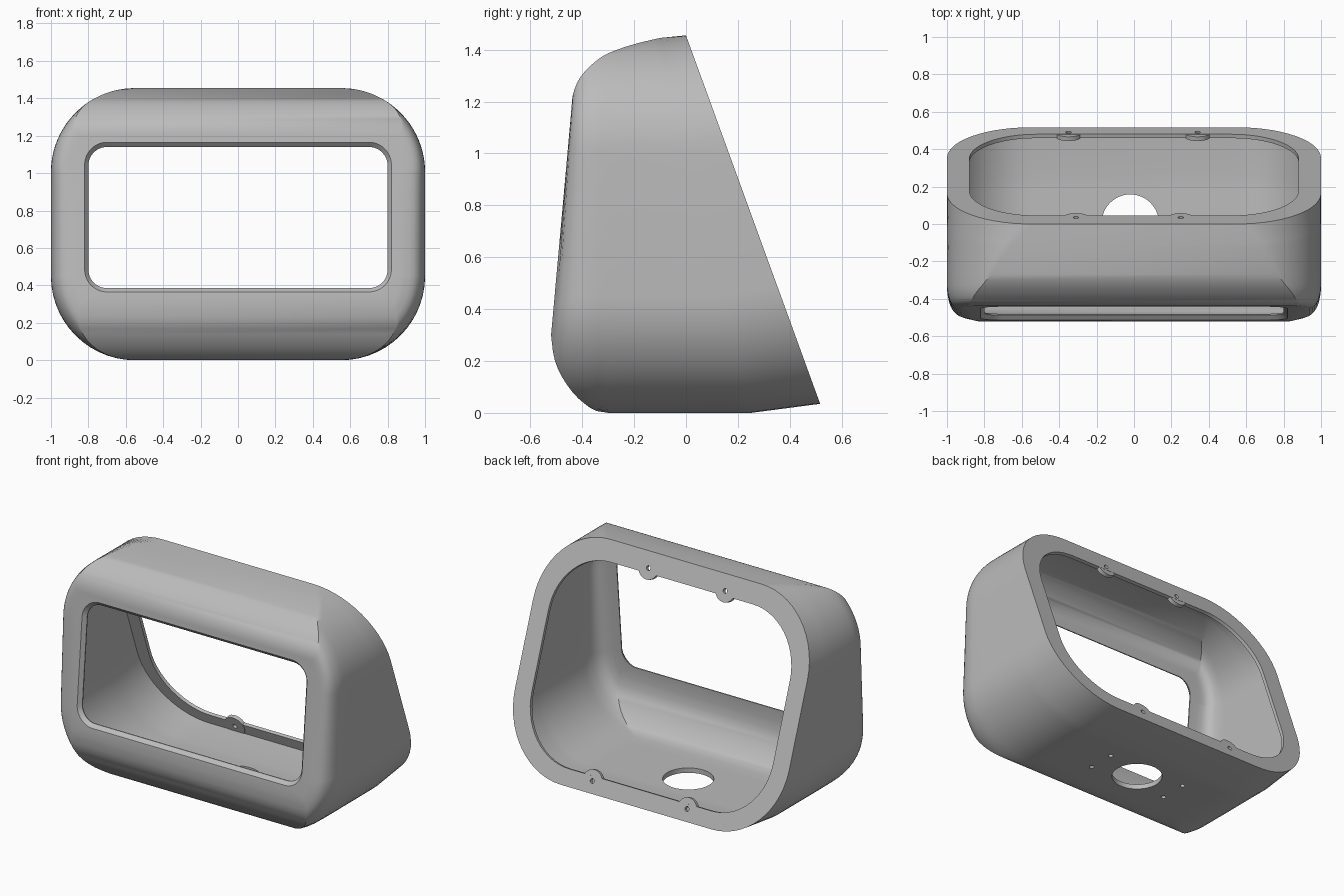
import bpy, bmesh, math
from mathutils import Vector, Matrix

cube = bpy.data.objects.get("Cube")
if cube:
    bpy.data.objects.remove(cube, do_unlink=True)

grey = bpy.data.materials.new("plain_grey")
grey.use_nodes = True
GREY = (0.5, 0.5, 0.5, 1)
grey.diffuse_color = GREY
grey.node_tree.nodes["Principled BSDF"].inputs["Base Color"].default_value = GREY

CORNER_STEPS = 14
BACK_TOP, BACK_LOW = Vector((0, 0, 1.455)), Vector((0, 0.517, 0.035))
BACK_UP = (BACK_TOP - BACK_LOW).normalized()
BACK_NORMAL = Vector((0, BACK_UP.z, -BACK_UP.y))


def ring(top_y, top_z, low_y, low_z, half_width, radius, high, low):
    """Leaning loop whose corner arcs (centred at heights high and low) stop at top and bottom."""
    high_angle = math.asin(min(1, (top_z - high) / radius))
    low_angle = math.asin(min(1, (low - low_z) / radius))
    steps = [i / CORNER_STEPS for i in range(CORNER_STEPS + 1)]
    half = [(-low_angle * (1 - s), low) for s in steps] + [(high_angle * s, high) for s in steps]
    right = [(half_width - radius + radius * math.cos(a), centre + radius * math.sin(a))
             for a, centre in half]
    outline = right + [(-x, z) for x, z in reversed(right)]
    return [(x, low_y + (top_y - low_y) * (z - low_z) / (top_z - low_z), z) for x, z in outline]


def body(top_y, top_z, low_y, low_z, inset):
    """Body section: a fixed rounded outline, inset, trimmed at top and bottom."""
    return (top_y, top_z, low_y, low_z, 1 - inset, 0.45 - inset, 1.005, 0.45)


def rounded(top_y, top_z, low_y, low_z, half_width, radius):
    """Section with fully round corners."""
    return (top_y, top_z, low_y, low_z, half_width, radius, top_z - radius, low_z + radius)


def front(section, top_z, low_z, depth, *shape):
    """Section parallel to the leaning front face."""
    face = lambda z: -0.52 + (z - 0.3) * 0.09 + depth
    return section(face(top_z), top_z, face(low_z), low_z, *shape)


def smooth_sections(sections, steps=3):
    """Fill in sections along a Catmull-Rom curve."""
    out = []
    for i in range(len(sections) - 1):
        p0, p3 = sections[max(i - 1, 0)], sections[min(i + 2, len(sections) - 1)]
        p1, p2 = sections[i], sections[i + 1]
        for s in range(steps):
            t = s / steps
            out.append([0.5 * (2 * b + (c - a) * t + (2 * a - 5 * b + 4 * c - d) * t * t
                               + (3 * b - a - 3 * c + d) * t ** 3)
                        for a, b, c, d in zip(p0, p1, p2, p3)])
    return out + [sections[-1]]


def make_object(name, bm):
    bmesh.ops.recalc_face_normals(bm, faces=bm.faces)
    mesh = bpy.data.meshes.new(name)
    bm.to_mesh(mesh)
    bm.free()
    mesh.materials.append(grey)
    obj = bpy.data.objects.new(name, mesh)
    bpy.context.collection.objects.link(obj)
    return obj


def cylinder(bm, centre, axis, radius, length, sides=32):
    turn = Vector((0, 0, 1)).rotation_difference(axis).to_matrix().to_4x4()
    bmesh.ops.create_cone(bm, cap_ends=True, segments=sides, radius1=radius, radius2=radius,
                          depth=length, matrix=Matrix.Translation(centre) @ turn)


def apply_boolean(target, tool, operation):
    mod = target.modifiers.new(operation.lower(), 'BOOLEAN')
    mod.operation, mod.solver, mod.object = operation, 'EXACT', tool
    bpy.context.view_layer.objects.active = target
    bpy.ops.object.modifier_apply(modifier=mod.name)
    bpy.data.objects.remove(tool, do_unlink=True)


# Outer skin, from the back rim to the front face
outer = [
    rounded(0, 1.455, 0.517, 0.035, 1, 0.45),
    body(-0.1, 1.445, 0.25, 0, 0),
    body(-0.2, 1.421, 0, 0, 0),
    body(-0.3, 1.386, -0.3, 0, 0),
    body(-0.36, 1.345, -0.39, 0.035, 0.004),
    body(-0.41, 1.29, -0.46, 0.11, 0.022),
    body(-0.435, 1.23, -0.505, 0.2, 0.06),
    front(body, 1.19, 0.3, 0, 0.13),
]
# Window edge with its chamfer
window = [
    front(rounded, 1.165, 0.365, 0, 0.82, 0.12),
    front(rounded, 1.14, 0.385, 0.025, 0.8, 0.1),
    front(rounded, 1.14, 0.385, 0.032, 0.8, 0.1),
]
# Inner skin of the thin wall, from the front to the back of the flange
inner = [
    front(body, 1.185, 0.3, 0.032, 0.14),
    body(-0.404, 1.222, -0.475, 0.21, 0.085),
    body(-0.382, 1.275, -0.435, 0.13, 0.05),
    body(-0.342, 1.318, -0.372, 0.061, 0.035),
    body(-0.285, 1.356, -0.295, 0.032, 0.032),
    body(-0.19, 1.39, 0, 0.032, 0.032),
    body(-0.1, 1.412, 0.25, 0.032, 0.032),
    rounded(-0.009, 1.415, 0.484, 0.06, 0.968, 0.418),
]
# Thin flange round the back opening
flange = [
    rounded(0.0245, 1.3225, 0.459, 0.1275, 0.88, 0.36),
    rounded(0.0455, 1.33, 0.48, 0.135, 0.88, 0.36),
]

# Shell: one closed loft through all sections
bm = bmesh.new()
sections = (outer[:1] + smooth_sections(outer[1:]) + window
            + smooth_sections(inner[:-1]) + inner[-1:] + flange)
loops = [[bm.verts.new(p) for p in ring(*s)] for s in sections]
for a, b in zip(loops, loops[1:] + loops[:1]):
    for i in range(len(a)):
        j = (i + 1) % len(a)
        bm.faces.new((a[i], a[j], b[j], b[i]))
shell = make_object("housing_shell", bm)

# Screw bosses on the flange
boss_spots = []
for x, y in [(-0.31, 0.035), (0.25, 0.035), (-0.35, 0.491), (0.34, 0.491)]:
    boss_spots.append(BACK_TOP.lerp(BACK_LOW, y / BACK_LOW.y) + Vector((x, 0, 0)))
bm = bmesh.new()
for spot in boss_spots:
    cylinder(bm, spot - BACK_NORMAL * 0.013, BACK_NORMAL, 0.07, 0.024)
apply_boolean(shell, make_object("screw_bosses", bm), 'UNION')

# Screw holes, cable hole and blind mounting holes
bm = bmesh.new()
for spot in boss_spots:
    cylinder(bm, spot, BACK_NORMAL, 0.015, 0.08, 16)
UP = Vector((0, 0, 1))
hole = Vector((-0.02, 0.005, 0))
cylinder(bm, hole, UP, 0.153, 0.3, 48)
for sx in (-1, 1):
    for sy in (-1, 1):
        cylinder(bm, hole + Vector((sx * 0.285, sy * 0.09, 0)), UP, 0.015, 0.04, 16)
cutter = make_object("hole_cutter", bm)
cutter.hide_render = True
apply_boolean(shell, cutter, 'DIFFERENCE')

# Smooth shading with sharp rims
bpy.ops.object.select_all(action='DESELECT')
shell.select_set(True)
bpy.context.view_layer.objects.active = shell
bpy.ops.object.shade_smooth_by_angle(angle=math.radians(36))
